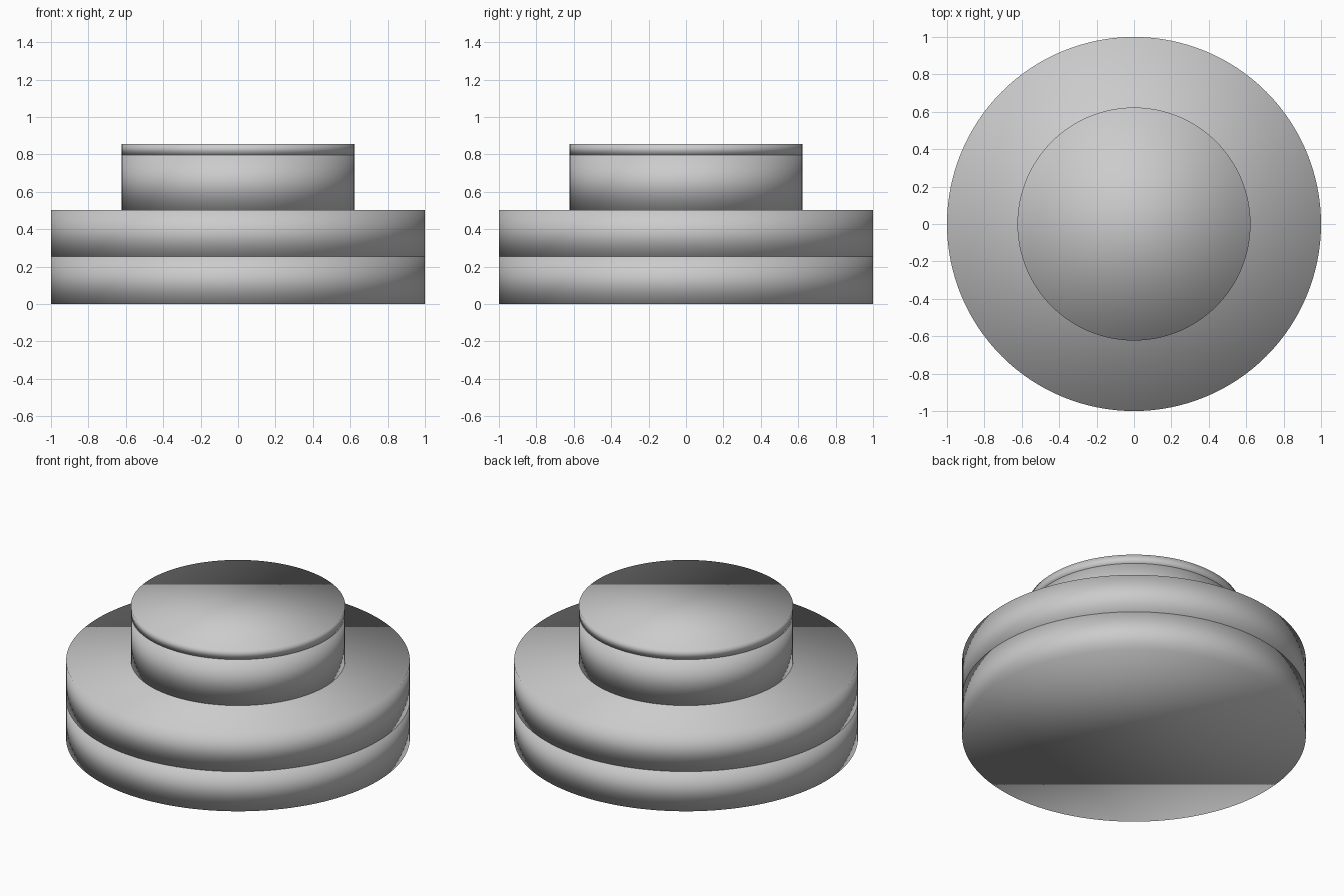
import bpy

# Remove the default cube
cube = bpy.data.objects.get("Cube")
if cube:
    bpy.data.objects.remove(cube, do_unlink=True)

# Single grey material
grey = bpy.data.materials.new("light_grey")
grey.use_nodes = True
colour = (0.6, 0.6, 0.6, 1.0)
grey.diffuse_color = colour
grey.node_tree.nodes["Principled BSDF"].inputs["Base Color"].default_value = colour


def disc(name, radius, bottom, top):
    """Closed, fully smooth-shaded cylinder between two heights."""
    bpy.ops.mesh.primitive_cylinder_add(
        vertices=128, radius=radius, depth=top - bottom,
        location=(0, 0, (bottom + top) / 2))
    obj = bpy.context.object
    obj.name = obj.data.name = name
    obj.data.materials.append(grey)
    bpy.ops.object.shade_smooth()
    return obj


# Two wide stacked discs, a narrower hub and its thin cap
disc("lower_base", 1.0, 0.0, 0.255)
disc("upper_base", 1.0, 0.255, 0.503)
disc("hub", 0.623, 0.503, 0.798)
disc("hub_cap", 0.623, 0.798, 0.857)
